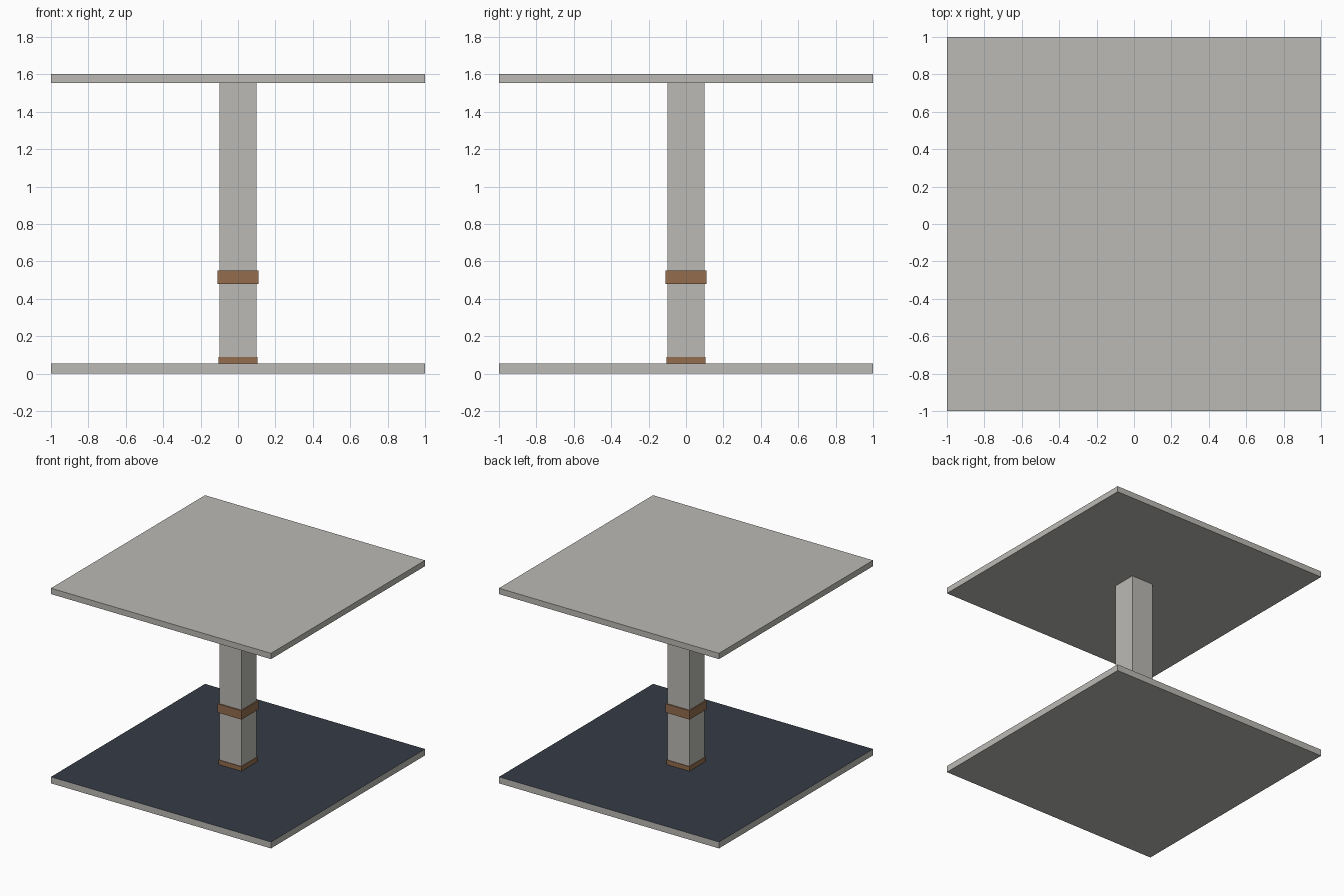
import bpy

# Remove the default cube
cube = bpy.data.objects.get("Cube")
if cube:
    bpy.data.objects.remove(cube, do_unlink=True)


def material(name, rgb):
    mat = bpy.data.materials.new(name)
    mat.use_nodes = True
    mat.diffuse_color = (*rgb, 1)
    mat.node_tree.nodes["Principled BSDF"].inputs["Base Color"].default_value = (*rgb, 1)
    return mat


concrete = material("warm grey concrete", (0.50, 0.49, 0.46))
wood = material("brown wood", (0.296, 0.152, 0.075))
carpet = material("dark slate floor", (0.036, 0.046, 0.063))


def square_block(name, half, bottom, top, mat):
    """Square block centred on the z axis, between two heights."""
    bpy.ops.mesh.primitive_cube_add(size=1, location=(0, 0, 0))
    obj = bpy.context.object
    obj.name = name
    for v in obj.data.vertices:
        v.co.x *= 2 * half
        v.co.y *= 2 * half
        v.co.z = top if v.co.z > 0 else bottom
    obj.data.materials.append(mat)
    return obj


# Floor slab, with the covering on its upper face only
floor = square_block("floor_slab", 1.0, 0.0, 0.053, concrete)
floor.data.materials.append(carpet)
for face in floor.data.polygons:
    if face.normal.z > 0.5:
        face.material_index = 1

# Ceiling slab and the pillar between the slabs
square_block("ceiling_slab", 1.0, 1.555, 1.603, concrete)
square_block("pillar", 0.10, 0.053, 1.555, concrete)

# Wooden trims around the pillar
square_block("skirting_trim", 0.105, 0.053, 0.09, wood)
square_block("rail_trim", 0.11, 0.48, 0.552, wood)
